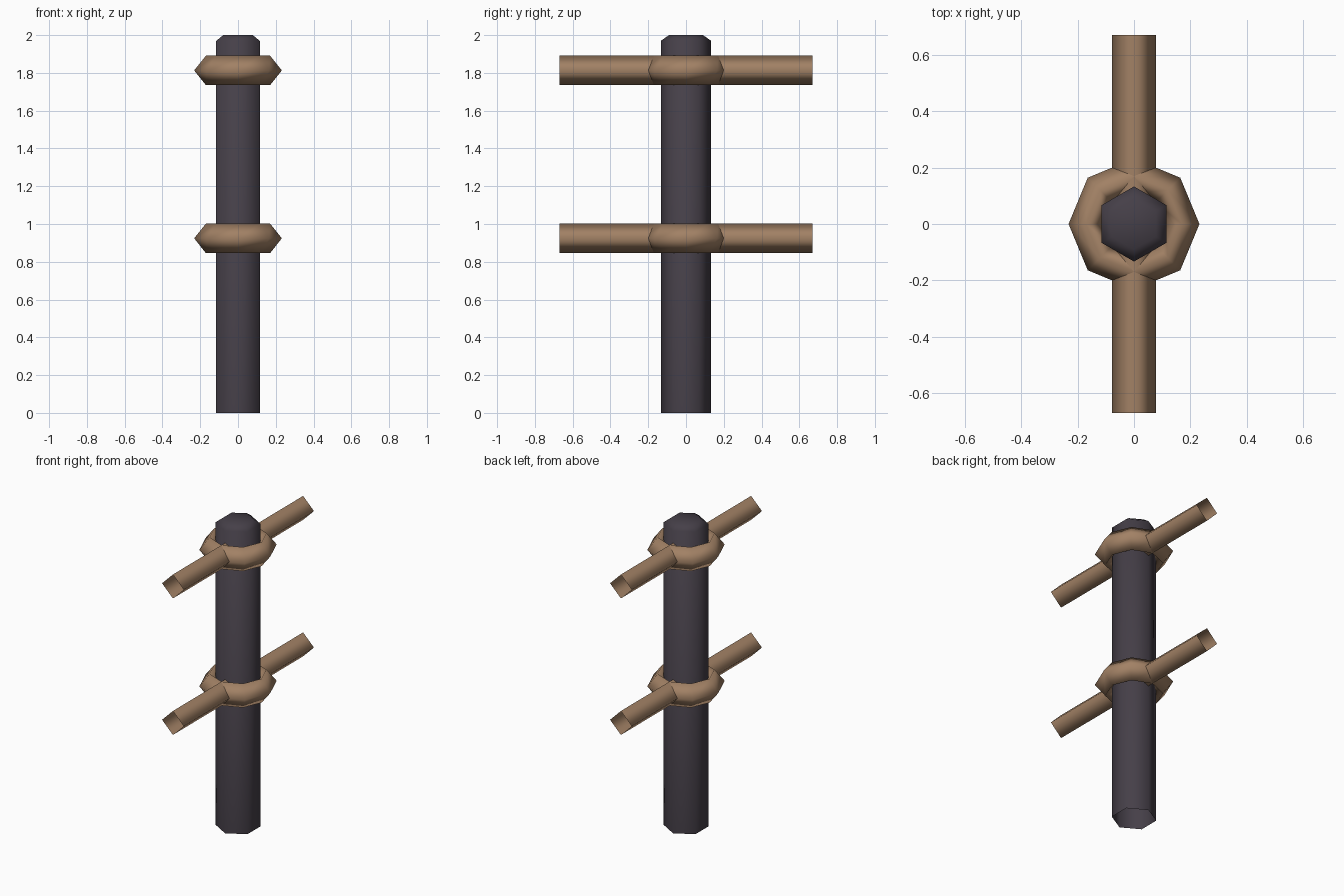
import bpy, bmesh, math
from mathutils import Vector

if "Cube" in bpy.data.objects:
    bpy.data.objects.remove(bpy.data.objects["Cube"])


def material(name, rgb):
    m = bpy.data.materials.new(name)
    m.diffuse_color = (*rgb, 1)
    m.use_nodes = True
    m.node_tree.nodes["Principled BSDF"].inputs["Base Color"].default_value = m.diffuse_color
    return m


iron = material("dark_iron", (0.06, 0.05, 0.065))
wood = material("tan_wood", (0.36, 0.22, 0.13))


def finish(name, bm, mat, loc=(0, 0, 0)):
    me = bpy.data.meshes.new(name)
    for f in bm.faces:
        f.smooth = True
    bm.to_mesh(me)
    bm.free()
    me.materials.append(mat)
    ob = bpy.data.objects.new(name, me)
    ob.location = loc
    bpy.context.collection.objects.link(ob)
    return ob


def lathe(profile, sides, start, closed=False, cap_last=False):
    """Spin (radius, z) points around z with a given number of sides."""
    bm = bmesh.new()
    rings = []
    for r, z in profile:
        angles = [start + math.tau * i / sides for i in range(sides)]
        rings.append([bm.verts.new((r * math.cos(a), r * math.sin(a), z)) for a in angles])
    pairs = list(zip(rings, rings[1:]))
    if closed:
        pairs.append((rings[-1], rings[0]))
    for lo, hi in pairs:
        for i in range(sides):
            j = (i + 1) % sides
            bm.faces.new((lo[i], lo[j], hi[j], hi[i]))
    if cap_last:
        bm.faces.new(rings[-1])
    return bm


# Six-sided post, bevelled top, open foot
finish("post", lathe([(0.133, 0), (0.133, 1.97), (0.09, 2.0)], 6, math.pi / 2,
                     cap_last=True), iron)

for label, z in (("lower", 0.924), ("upper", 1.813)):
    # Eight-sided collar with a diamond section
    collar = [(0.108, -0.078), (0.232, 0), (0.17, 0.078), (0.108, 0)]
    collar[0] = (0.17, -0.078)
    finish(label + "_collar", lathe(collar, 8, 0, closed=True), wood, (0, 0, z))

    # Open four-sided crossbar running front to back
    bar = finish(label + "_crossbar",
                 lathe([(0.078, -0.67), (0.078, 0.67)], 4, 0), wood, (0, 0, z))
    bar.rotation_euler.x = math.pi / 2
